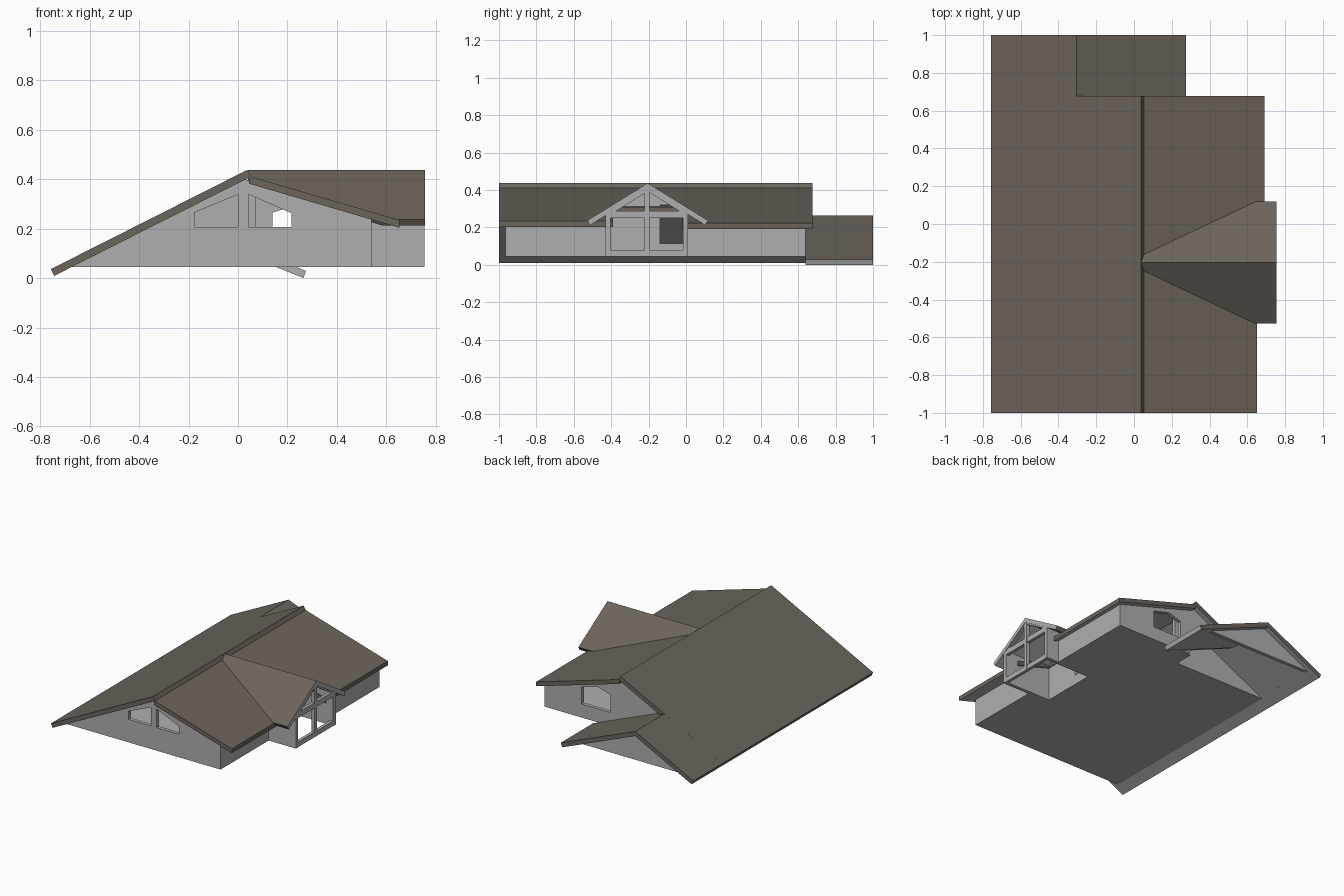
import bpy, bmesh
from mathutils import Vector

if "Cube" in bpy.data.objects:
    bpy.data.objects.remove(bpy.data.objects["Cube"])


def material(name, rgb):
    m = bpy.data.materials.new(name)
    m.diffuse_color = (*rgb, 1)
    m.use_nodes = True
    m.node_tree.nodes["Principled BSDF"].inputs["Base Color"].default_value = m.diffuse_color
    return m


ROOF = material("brown roof", (0.15, 0.128, 0.107))
WALL = material("grey wall", (0.43, 0.43, 0.43))


def soffit(n):
    """Roof slabs: brown on top and edges, grey underneath."""
    return n.z < -0.6


def prism(name, pts, axis, a, b, rule=None, lift=None, clip=None):
    """Extrude a 2D outline along an axis; rule(normal) picks grey on roof slabs."""
    place = {'x': lambda u, v, t: (t, u, v),
             'y': lambda u, v, t: (u, t, v),
             'z': lambda u, v, t: (u, v, t)}[axis]
    bm = bmesh.new()
    ends = [[bm.verts.new(place(u, v, t)) for u, v in pts] for t in (a, b)]
    if lift:
        for v in bm.verts:
            v.co.z += lift(v.co)
    bm.faces.new(ends[0])
    bm.faces.new(ends[1])
    for i in range(len(pts)):
        j = (i + 1) % len(pts)
        bm.faces.new((ends[0][i], ends[0][j], ends[1][j], ends[1][i]))
    if clip:
        cut = bmesh.ops.bisect_plane(bm, geom=bm.verts[:] + bm.edges[:] + bm.faces[:],
                                     plane_co=clip[0], plane_no=clip[1], clear_inner=True)
        edges = [e for e in cut['geom_cut'] if isinstance(e, bmesh.types.BMEdge)]
        bmesh.ops.holes_fill(bm, edges=edges)
    bmesh.ops.recalc_face_normals(bm, faces=bm.faces[:])
    bm.normal_update()
    if rule:
        for f in bm.faces:
            f.material_index = int(rule(f.normal))
    me = bpy.data.meshes.new(name)
    bm.to_mesh(me)
    bm.free()
    for m in ([ROOF, WALL] if rule else [WALL]):
        me.materials.append(m)
    ob = bpy.data.objects.new(name, me)
    bpy.context.collection.objects.link(ob)
    return ob


def cut(target, name, pts, axis, a, b):
    """Cut an opening through a wall."""
    c = prism(name, pts, axis, a, b)
    c.hide_render = True
    c.hide_viewport = False
    c.display_type = 'WIRE'
    mod = target.modifiers.new(name, 'BOOLEAN')
    mod.operation = 'DIFFERENCE'
    mod.solver = 'EXACT'
    mod.object = c


def rect(u0, u1, v0, v1):
    return [(u0, v0), (u1, v0), (u1, v1), (u0, v1)]


# main roof, long left slope
prism("left_roof", [(-.757, .036), (.037, .437), (.053, .410), (-.743, .009)],
      'y', -1, .677, soffit)
prism("left_roof_back", [(-.757, .036), (-.305, .264), (-.305, .230), (-.743, .009)],
      'y', .677, 1, soffit)

# right slope, notched under the porch gable
prism("right_roof",
      [(.045, -1), (.652, -1), (.652, -.39), (.40, -.39), (.40, -.02),
       (.692, -.02), (.692, .677), (.045, .677)],
      'z', 0, .031, soffit, lift=lambda c: .379 - .293 * (c.x - .053))

# low roof over the rear wing
prism("rear_wing_roof", [(-.305, .264), (.275, .029), (.264, 0), (-.305, .231)],
      'y', .64, 1, lambda n: n.z < -.6 or n.x > .8 or n.y < -.8)

# porch gable roof, trimmed where it meets the main slope
for side, s in (("front", -1), ("back", 1)):
    prism("gable_roof_" + side,
          [(-.205, .437), (-.205 + s * .323, .237), (-.205 + s * .308, .212), (-.205, .404)],
          'x', .04, .755, lambda n: n.z < -.6 or n.x > .9,
          clip=(Vector((.053, 0, .368)), Vector((.293, 0, 1))))

# front gable wall with two sloped windows
front = prism("front_wall", [(-.673, .045), (.03, .400), (.06, .385), (.54, .243), (.54, .045)],
              'y', -.965, -.94)
cut(front, "front_left_window_cutter",
    [(-.175, .207), (0, .207), (0, .338), (-.175, .265)], 'y', -1.05, -.85)
cut(front, "front_right_window_cutter",
    [(.043, .207), (.217, .207), (.217, .262), (.043, .338)], 'y', -1.05, -.85)

# back gable wall above the rear wing
back = prism("back_wall", [(.655, .045), (.16, .045), (-.3, .235), (.03, .400), (.06, .385),
                           (.655, .208)], 'y', .615, .64)
cut(back, "back_window_cutter",
    [(.14, .14), (.365, .14), (.365, .26), (.24, .295), (.14, .265)], 'y', .5, .75)

# rear wing: triangular end wall and recess walls
prism("rear_wing_wall", [(-.673, .045), (-.305, .237), (.165, .045)], 'y', .94, .965)
prism("rear_recess_wall", [(-.673, .045), (.03, .400), (.07, .382), (.07, .045)], 'y', .475, .5)
prism("rear_recess_side", rect(.5, .63, .045, .12), 'x', .05, .07)

# long right walls
prism("right_wall_front", rect(-.965, -.41, .045, .243), 'x', .515, .54)
prism("right_wall_back", rect(-.01, .64, .045, .21), 'x', .63, .655)

# floor, notched at the porch and the rear recess
prism("floor", [(-.673, -.965), (.54, -.965), (.54, -.41), (.385, -.41), (.385, -.01),
                (.655, -.01), (.655, .64), (.07, .64), (.07, .5), (-.673, .5)],
      'z', .045, .055)

# porch side walls and inner wall with doorway
for side, y0 in (("front", -.43), ("back", -.012)):
    prism("porch_wall_" + side, rect(y0, y0 + .024, .045, .283), 'x', .385, .753)
inner = prism("porch_inner_wall",
              [(-.42, .045), (.005, .045), (.005, .285), (-.205, .415), (-.42, .285)],
              'x', .36, .385)
cut(inner, "doorway_cutter", rect(-.14, -.014, .115, .32), 'x', .3, .45)

# glazing frame on the porch front
for name, y0, y1, top in (("left", -.43, -.405, .285), ("middle", -.223, -.195, .42),
                          ("right", -.015, .012, .285)):
    prism("frame_post_" + name, rect(y0, y1, .045, top), 'x', .728, .752)
for name, z0, z1 in (("sill", .045, .08), ("rail", .25, .287)):
    prism("frame_" + name, rect(-.43, .012, z0, z1), 'x', .729, .751)
for side, s in (("left", -1), ("right", 1)):
    prism("frame_rake_" + side,
          [(-.205, .415), (-.205 + s * .217, .281), (-.205 + s * .217, .258), (-.205, .392)],
          'x', .73, .75)
